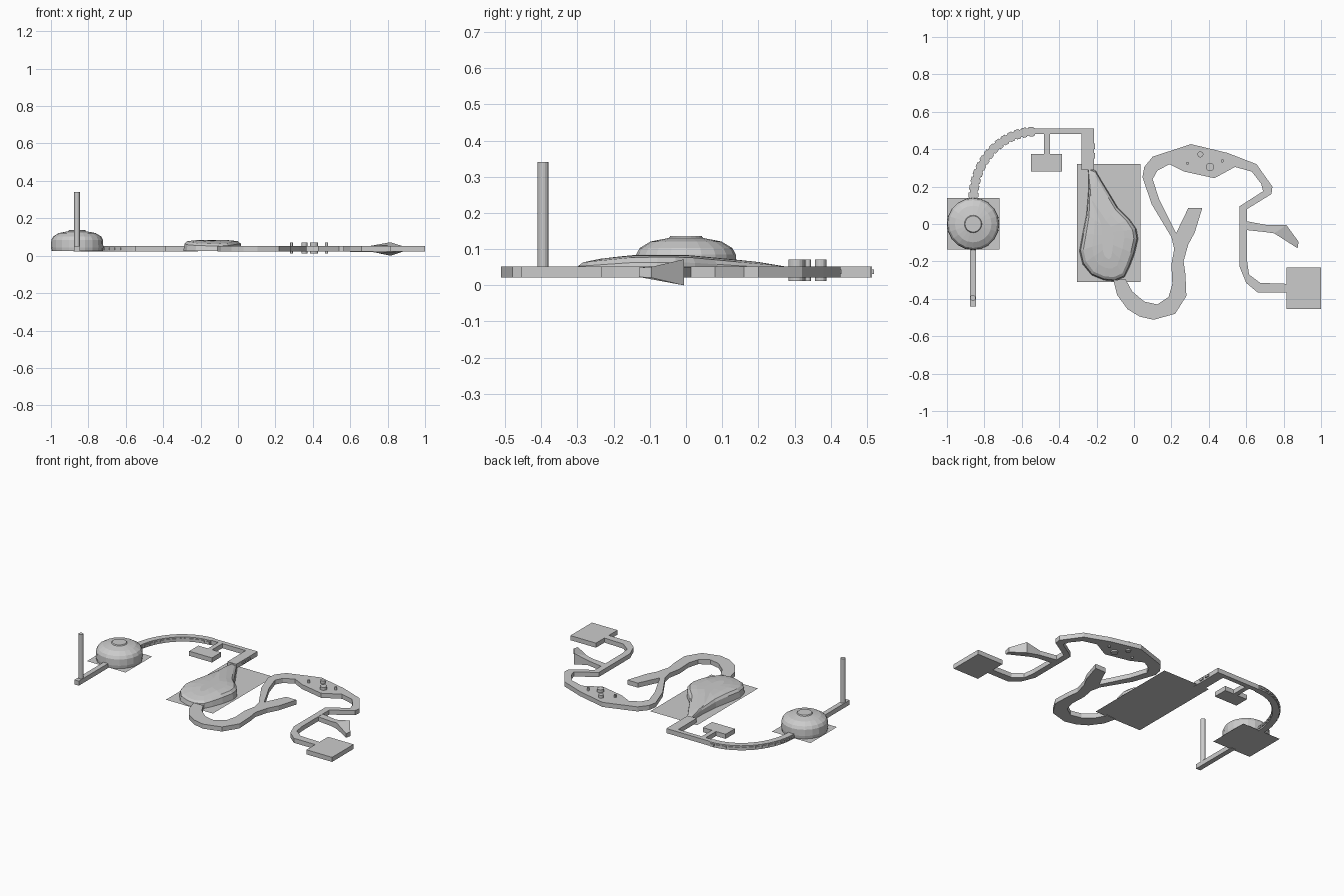
import bpy, bmesh, math

Z0, Z1 = 0.022, 0.052   # underside and top of the flat strips


def make(name, bm):
    bmesh.ops.recalc_face_normals(bm, faces=bm.faces)
    me = bpy.data.meshes.new(name)
    bm.to_mesh(me)
    bm.free()
    ob = bpy.data.objects.new(name, me)
    bpy.context.collection.objects.link(ob)
    return ob


def loft(name, rings):
    """Closed rings of points, bridged and capped."""
    bm = bmesh.new()
    rs = [[bm.verts.new(p) for p in r] for r in rings]
    n = len(rs[0])
    for a, b in zip(rs, rs[1:]):
        for i in range(n):
            j = (i + 1) % n
            bm.faces.new((a[i], a[j], b[j], b[i]))
    bm.faces.new(rs[0])
    bm.faces.new(rs[-1])
    return make(name, bm)


def slab(name, pts, z0=Z0, z1=Z1):
    return loft(name, [[(x, y, z) for x, y in pts] for z in (z0, z1)])


def box(name, x0, x1, y0, y1, z0=Z0, z1=Z1):
    return slab(name, [(x0, y0), (x1, y0), (x1, y1), (x0, y1)], z0, z1)


def sheet(name, x0, x1, y0, y1, z):
    bm = bmesh.new()
    bm.faces.new([bm.verts.new(p) for p in
                  ((x0, y0, z), (x1, y0, z), (x1, y1, z), (x0, y1, z))])
    return make(name, bm)


def lathe(name, cx, cy, profile, n):
    return loft(name, [[(cx + r * math.cos(2 * math.pi * i / n),
                         cy + r * math.sin(2 * math.pi * i / n), z)
                        for i in range(n)] for r, z in profile])


# round reservoir on its sheet
sheet("dome_sheet", -1.0, -0.72, -0.135, 0.14, 0.025)
lathe("dome", -0.86, 0, [(0.137, 0.025), (0.14, 0.045), (0.138, 0.085), (0.128, 0.103),
                         (0.098, 0.121), (0.047, 0.131), (0.043, 0.137)], 20)

# arm with the upright pole
box("arm", -0.877, -0.845, -0.44, -0.12)
lathe("pole", -0.861, -0.395, [(0.015, 0.03), (0.015, 0.341)], 16)

# quarter arc with thin side ribs
def arc(t, off):
    return (-0.53 - (0.33 + off) * math.cos(t), 0.135 + (0.36 + off) * math.sin(t))

STEPS = [math.pi / 2 * i / 14 for i in range(15)]
slab("arc_strip", [arc(t, 0.019) for t in STEPS] + [arc(t, -0.021) for t in reversed(STEPS)])
for i in range(14):
    a, b = [math.pi / 2 * (i + f) / 14 for f in (0.15, 0.8)]
    slab("arc_rib", [arc(a, 0.025), arc(b, 0.025), arc(b, -0.027), arc(a, -0.027)], 0.031, 0.044)

# straight run, corner and side tank
slab("corner_strip", [(-0.53, 0.48), (-0.28, 0.48), (-0.28, 0.29), (-0.215, 0.29),
                      (-0.215, 0.51), (-0.53, 0.51)])
for y in (0.35, 0.40):
    box("corner_rib", -0.22, -0.208, y, y + 0.03, 0.031, 0.044)
box("side_stem", -0.48, -0.45, 0.37, 0.485)
box("side_tank", -0.55, -0.385, 0.28, 0.375)

# pear shaped body on its sheet
sheet("body_sheet", -0.305, 0.035, -0.31, 0.32, 0.025)
BODY = [(-0.245, 0.30), (-0.205, 0.285), (-0.17, 0.225), (-0.13, 0.16), (-0.088, 0.09),
        (-0.025, 0.027), (0.013, -0.027), (0.022, -0.08), (0.003, -0.16), (-0.024, -0.23),
        (-0.05, -0.283), (-0.104, -0.305), (-0.16, -0.30), (-0.227, -0.273),
        (-0.275, -0.214), (-0.292, -0.144), (-0.275, -0.053), (-0.254, 0.053), (-0.243, 0.187)]


def height(y):
    if y > 0:
        return 0.078 - 0.026 * min(1, y / 0.28)
    return 0.078 - 0.016 * max(0, (-y - 0.14) / 0.16)


def scaled(s, lift):
    out = []
    for x, y in BODY:
        cx, cy = -0.14 - 0.28 * max(0, y) + 0.0, -0.06
        px, py = cx + (x - cx) * s, cy + (y - cy) * (1 - (1 - s) * 0.6)
        out.append((px, py, height(py) + lift))
    return out

base = [(x, y, 0.025) for x, y in BODY]
rim = scaled(0.86, 0.0)
mid = [(x, y, 0.03 + (height(y) - 0.03) * 0.7) for x, y, z in scaled(0.96, 0)]
body = loft("body", [base, mid, rim, scaled(0.55, 0.005), scaled(0.2, 0.006)])

# winding branched strip
slab("winding_strip", [
    (-0.11, -0.30), (-0.09, -0.38), (-0.035, -0.455), (0.03, -0.495), (0.105, -0.512),
    (0.22, -0.48), (0.28, -0.385), (0.275, -0.27), (0.265, -0.2), (0.29, -0.11),
    (0.325, -0.045), (0.365, 0.085), (0.29, 0.085), (0.225, -0.05), (0.135, 0.13),
    (0.1, 0.24), (0.125, 0.285), (0.19, 0.32), (0.27, 0.28), (0.43, 0.245), (0.54, 0.305),
    (0.63, 0.28), (0.68, 0.215), (0.69, 0.175), (0.565, 0.095), (0.565, -0.23),
    (0.6, -0.315), (0.66, -0.365), (0.82, -0.365), (0.82, -0.32), (0.675, -0.315),
    (0.615, -0.27), (0.605, -0.2), (0.605, 0.08), (0.735, 0.16), (0.74, 0.2),
    (0.655, 0.32), (0.5, 0.38), (0.305, 0.427), (0.1, 0.36), (0.055, 0.305),
    (0.045, 0.25), (0.095, 0.105), (0.2, -0.07), (0.215, -0.135), (0.2, -0.215),
    (0.205, -0.32), (0.185, -0.39), (0.125, -0.43), (0.055, -0.415), (-0.01, -0.36),
    (-0.045, -0.295)])

# pegs through the widened part
for x, y, r in ((0.355, 0.372, 0.016), (0.406, 0.305, 0.022),
                (0.473, 0.337, 0.008), (0.286, 0.325, 0.007)):
    lathe("peg", x, y, [(r, 0.012), (r, 0.071)], 16)

# flared side branch: cross-sections of left and right edge with half heights
M = 0.036
loft("flared_branch", [
    [(xa, ya, M - ha), (xb, yb, M - hb), (xb, yb, M + hb), (xa, ya, M + ha)]
    for xa, ya, ha, xb, yb, hb in (
        (0.6, 0.015, 0.015, 0.6, -0.032, 0.015),
        (0.715, -0.006, 0.015, 0.70, -0.043, 0.015),
        (0.815, -0.006, 0.036, 0.75, -0.05, 0.02),
        (0.88, -0.095, 0.015, 0.875, -0.13, 0.013))])

# end tank
box("end_tank", 0.815, 1.0, -0.455, -0.232)
